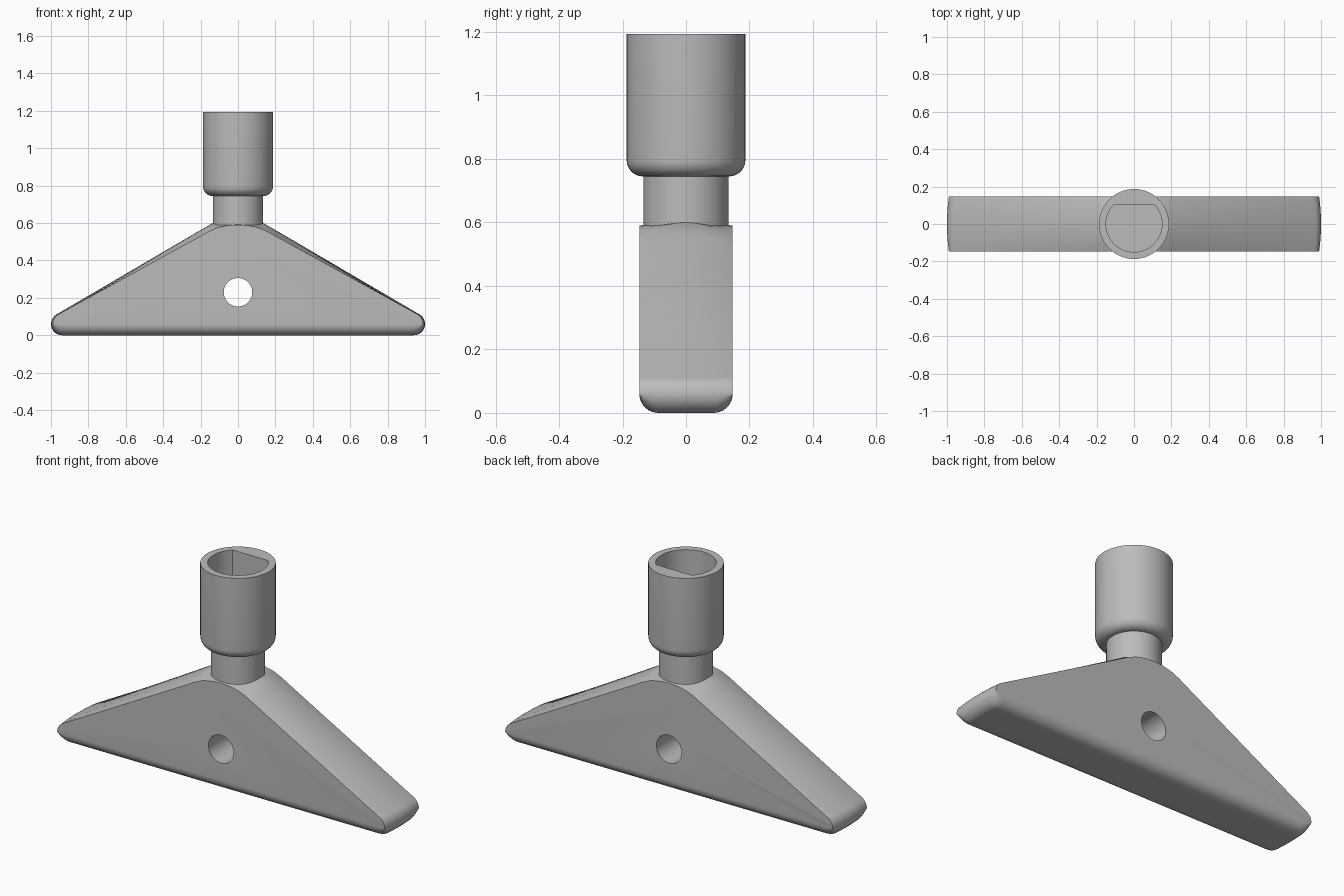
import bpy, bmesh, math
from mathutils import Matrix

cube = bpy.data.objects.get("Cube")
if cube:
    bpy.data.objects.remove(cube, do_unlink=True)

grey = bpy.data.materials.new("plain grey")
grey.use_nodes = True
grey.diffuse_color = (0.5, 0.5, 0.5, 1)
grey.node_tree.nodes["Principled BSDF"].inputs["Base Color"].default_value = (0.5, 0.5, 0.5, 1)


def make(name, bm):
    bmesh.ops.recalc_face_normals(bm, faces=bm.faces)
    mesh = bpy.data.meshes.new(name)
    bm.to_mesh(mesh)
    bm.free()
    mesh.materials.append(grey)
    ob = bpy.data.objects.new(name, mesh)
    bpy.context.collection.objects.link(ob)
    return ob


def loft(name, rings):
    """Skin a list of closed rings and cap both ends."""
    bm = bmesh.new()
    rows = [[bm.verts.new(p) for p in ring] for ring in rings]
    n = len(rows[0])
    for a, b in zip(rows, rows[1:]):
        for i in range(n):
            j = (i + 1) % n
            bm.faces.new((a[i], a[j], b[j], b[i]))
    bm.faces.new(rows[0])
    bm.faces.new(rows[-1])
    return make(name, bm)


def select(ob):
    bpy.ops.object.select_all(action='DESELECT')
    ob.select_set(True)
    bpy.context.view_layer.objects.active = ob


def cut(ob, cutter):
    select(ob)
    mod = ob.modifiers.new("cut", 'BOOLEAN')
    mod.operation, mod.solver, mod.object = 'DIFFERENCE', 'EXACT', cutter
    bpy.ops.object.modifier_apply(modifier=mod.name)
    bpy.data.objects.remove(cutter, do_unlink=True)


def arc(cx, cz, r, start, end, steps):
    angles = [math.radians(start + (end - start) * i / steps) for i in range(steps + 1)]
    return [(cx + r * math.cos(a), cz + r * math.sin(a)) for a in angles]


# Triangular foot: section outline changes from middle to faces
W, R = 0.147, 0.06
crest_mid = [(0, .6), (.045, .6), (.09, .6), (.135, .6), (.2, .563)]
crest_face = [(0, .59), (.055, .587), (.11, .575), (.16, .553), (.2, .53)]


def section(y):
    t = abs(y) / W
    blend = t ** 2
    half = [(a[0] + (b[0] - a[0]) * blend, a[1] + (b[1] - a[1]) * blend)
            for a, b in zip(crest_mid, crest_face)]
    half += arc(1 - R - 0.01 * t ** 2, R, R, 60, -90, 14)
    over = max(0, abs(y) - (W - R))
    lift = R - math.sqrt(max(0, R * R - over * over))
    half = [(x, lift + z * (1 - lift / R) if z < R else z) for x, z in half]
    ring = half + [(-x, z) for x, z in reversed(half[1:])]
    return [(x, y, z) for x, z in ring]


side = [0, .03, .06] + [W - R + R * math.sin(math.radians(a)) for a in range(0, 91, 10)]
stations = [-y for y in reversed(side[1:])] + side
foot = loft("foot", [section(y) for y in stations])

# Round cross hole
hole = loft("hole_cutter", [[(x, y, z) for x, z in arc(0, .23, .076, 0, 352.5, 47)]
                            for y in (-.3, .3)])
cut(foot, hole)

# Neck and cup turned around the upright axis
profile = [(.134, .5), (.134, .745)] + arc(.136, .796, .051, -90, 0, 8) + [(.187, 1.193)]
socket = loft("neck_and_socket", [[(x, y, z) for x, y in arc(0, 0, r, 0, 354.375, 63)]
                                  for r, z in profile])

# D-shaped bore with its flat towards the back
flat = math.degrees(math.asin(.105 / .15))
bore = loft("bore_cutter", [[(x, y, z) for x, y in arc(0, 0, .15, 180 - flat, 360 + flat, 48)]
                            for z in (.8, 1.4)])
cut(socket, bore)

for ob in (foot, socket):
    select(ob)
    bpy.ops.object.shade_smooth_by_angle(angle=math.radians(30))
